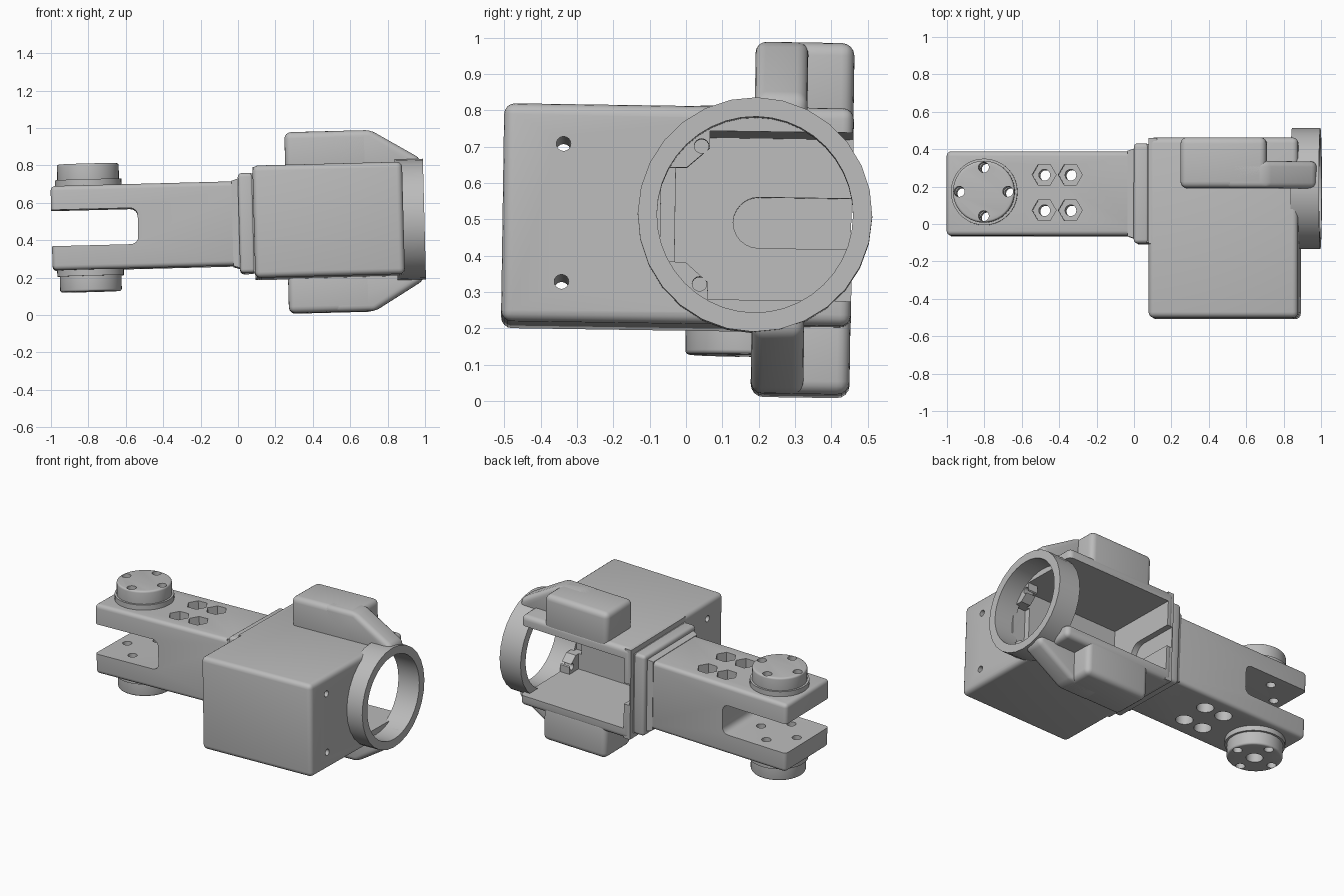
import bpy, bmesh
from math import cos, sin, pi, radians
from mathutils import Matrix

default = bpy.data.objects.get("Cube")
if default:
    bpy.data.objects.remove(default, do_unlink=True)

grey = bpy.data.materials.new("plain grey")
grey.use_nodes = True
COLOUR = (0.5, 0.5, 0.5, 1)
grey.diffuse_color = COLOUR
grey.node_tree.nodes["Principled BSDF"].inputs["Base Color"].default_value = COLOUR
parts = []


def rect(u0, u1, v0, v1):
    return [(u0, v0), (u1, v0), (u1, v1), (u0, v1)]


def circle(u, v, r, n=32, turn=0.0):
    return [(u + r * cos(2 * pi * i / n + turn), v + r * sin(2 * pi * i / n + turn)) for i in range(n)]


def prisms(name, outlines, axis, a, b, bevel=0.0, keep=True):
    """Extrude closed outlines along an axis from a to b into one object."""
    place = {"x": lambda u, v: (a, u, v), "y": lambda u, v: (u, a, v), "z": lambda u, v: (u, v, a)}[axis]
    step = {"x": (b - a, 0, 0), "y": (0, b - a, 0), "z": (0, 0, b - a)}[axis]
    bm = bmesh.new()
    for outline in outlines:
        base = bm.faces.new([bm.verts.new(place(u, v)) for u, v in outline])
        top = bmesh.ops.extrude_face_region(bm, geom=[base], use_keep_orig=True)["geom"]
        bmesh.ops.translate(bm, vec=step, verts=[g for g in top if isinstance(g, bmesh.types.BMVert)])
    bmesh.ops.recalc_face_normals(bm, faces=bm.faces)
    if bevel:
        sharp = [e for e in bm.edges if e.calc_face_angle(0) > radians(25)]
        bmesh.ops.bevel(bm, geom=sharp, offset=bevel, segments=4, profile=0.5, affect="EDGES", clamp_overlap=True)
    mesh = bpy.data.meshes.new(name)
    bm.to_mesh(mesh)
    bm.free()
    mesh.materials.append(grey)
    obj = bpy.data.objects.new(name, mesh)
    bpy.context.collection.objects.link(obj)
    if keep:
        parts.append(obj)
    else:
        obj.hide_render = True
    return obj


def cutter(outlines, axis, a, b, bevel=0.0):
    return prisms("cutter", outlines, axis, a, b, bevel, keep=False)


def combine(obj, others, operation="DIFFERENCE"):
    bpy.context.view_layer.objects.active = obj
    for other in others:
        mod = obj.modifiers.new("cut", "BOOLEAN")
        mod.operation, mod.solver, mod.object = operation, "EXACT", other
        bpy.ops.object.modifier_apply(modifier=mod.name)


# Shared sizes: the bore and the open cavity behind it
MID_Y, BORE_Y = 0.16, 0.19
bore = cutter([circle(BORE_Y, 0, 0.27, 40)], "x", 0.868, 1.1)
cavity = cutter([rect(-0.03, 0.6, -0.232, 0.232)], "x", 0.13, 0.80)

# Main housing with a shaped opening in its end wall
housing = prisms("housing", [rect(-0.505, 0.458, -0.3, 0.3)], "x", 0.085, 0.885, 0.03)
half = [(0.6, 0.232), (0.063, 0.232), (0.063, 0.185), (0.0, 0.13), (-0.07, 0.13)]
opening = cutter([half + [(u, -v) for u, v in reversed(half)]], "x", 0.78, 0.95)
front_bolts = cutter([circle(-0.34, z, 0.02, 16) for z in (-0.19, 0.19)], "x", 0, 1)
rear_bolts = cutter([circle(0.04, z, 0.02, 16) for z in (-0.19, 0.19)], "x", 0.7, 1)
slot_end = [(0.2 + 0.07 * cos(t * pi / 12), 0.07 * sin(t * pi / 12)) for t in range(6, 19)]
slot = cutter([slot_end + [(0.6, -0.07), (0.6, 0.07)]], "x", 0.092, 0.2)
combine(housing, [cavity, opening, bore, front_bolts, rear_bolts, slot])

# Round collar on the end of the housing
collar = prisms("collar", [circle(BORE_Y, 0, 0.323, 28)], "x", 0.845, 0.997)
through = cutter([circle(BORE_Y, 0, 0.27, 40)], "x", 0.8, 1.1)
combine(collar, [through])

# Side brackets: a rounded block plus a sloped web reaching the collar
for name, s in (("upper", 1), ("lower", -1)):
    block = prisms(name + "_bracket", [rect(0.26, 0.72, s * 0.25, s * 0.484)], "y", 0.185, 0.457, 0.035)
    slope = [(0.5, 0.25), (0.5, 0.484), (0.72, 0.484), (0.985, 0.325), (0.985, 0.25)]
    web = prisms(name + "_web", [[(x, s * z) for x, z in slope]], "y", 0.185, 0.33, 0.03)
    combine(block, [cavity])
    combine(web, [cavity, bore])

# Stepped neck between arm and housing
neck = prisms("neck", [rect(MID_Y - 0.265, MID_Y + 0.265, -0.265, 0.265)], "x", -0.01, 0.088)
for v in neck.data.vertices:
    if v.co.x < 0:
        v.co.x -= 0.02
        v.co.y = MID_Y + (v.co.y - MID_Y) * 0.86
        v.co.z *= 0.86
shoulder = prisms("shoulder", [rect(MID_Y - 0.267, MID_Y + 0.267, -0.267, 0.267)], "x", 0.005, 0.088, 0.02)
flange = prisms("flange", [rect(-0.11, 0.455, -0.297, 0.297)], "x", 0.085, 0.13)
combine(flange, [slot])

# Arm with a forked end
arm = prisms("arm", [rect(MID_Y - 0.225, MID_Y + 0.225, -0.225, 0.225)], "x", -0.997, 0.06, 0.025)
gap = cutter([rect(-1.3, -0.535, -0.097, 0.097)], "y", -0.5, 0.8, 0.04)
nut_spots = [(x, y) for x in (-0.475, -0.335) for y in (0.07, 0.26)]
nut_holes = cutter([circle(x, y, 0.03, 20) for x, y in nut_spots], "z", -0.5, 0.5)
hex_seats = cutter([circle(x, y, 0.064, 6) for x, y in nut_spots], "z", 0.14, 0.5)
round_seats = cutter([circle(x, y, 0.052, 24) for x, y in nut_spots], "z", -0.5, -0.16)

# Pivot hubs on both outer sides of the fork
HUB_X, HUB_Y = -0.795, 0.168
hub_spots = [(HUB_X + 0.13 * cos(i * pi / 2), HUB_Y + 0.13 * sin(i * pi / 2)) for i in range(4)]
hub_holes = cutter([circle(x, y, 0.028, 20) for x, y in hub_spots], "z", -0.6, 0.6)
centre_hole = cutter([circle(HUB_X, HUB_Y, 0.05, 24)], "z", -0.6, -0.28)
combine(arm, [gap, nut_holes, hex_seats, round_seats, hub_holes])
for name, s in (("upper", 1), ("lower", -1)):
    base = prisms(name + "_hub_base", [circle(HUB_X, HUB_Y, 0.178, 40)], "z", s * 0.2, s * 0.258)
    cap = prisms(name + "_hub_cap", [circle(HUB_X, HUB_Y, 0.165, 40)], "z", s * 0.21, s * 0.342, 0.012)
    combine(base, [hub_holes])
    combine(cap, [hub_holes] + ([centre_hole] if s < 0 else []))

# Remove the cutters
for obj in list(bpy.context.collection.objects):
    if obj.name.startswith("cutter"):
        bpy.data.objects.remove(obj, do_unlink=True)

# Lean the whole assembly slightly and raise it to the ground plane
pose = Matrix.Translation((0, 0, 0.49)) @ Matrix.Rotation(-0.026, 4, "Y") @ Matrix.Rotation(-0.015, 4, "X")
for obj in parts:
    obj.data.transform(pose)
    bpy.ops.object.select_all(action="DESELECT")
    obj.select_set(True)
    bpy.context.view_layer.objects.active = obj
    bpy.ops.object.shade_smooth_by_angle(angle=radians(30))
